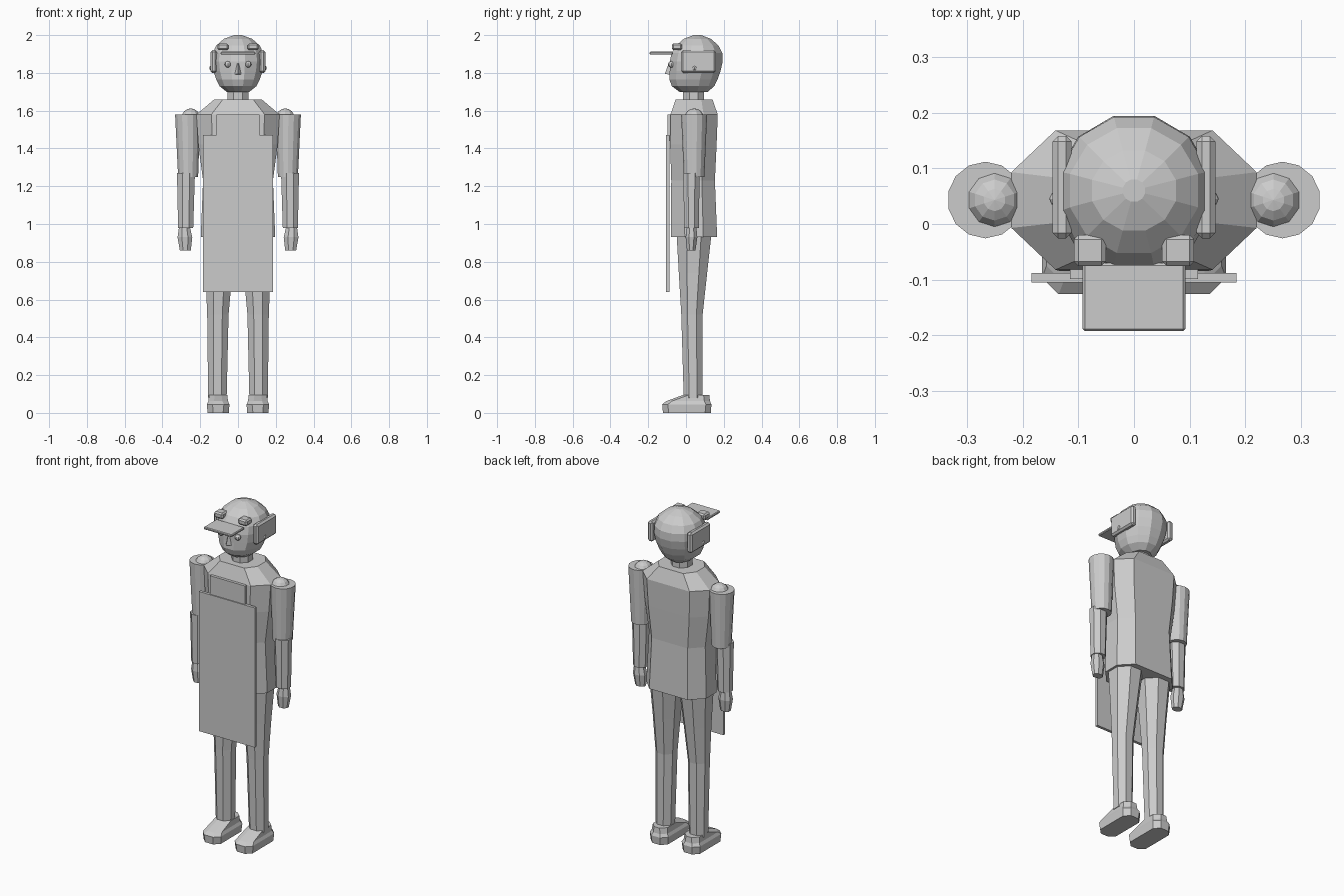
import bpy, bmesh, math

if "Cube" in bpy.data.objects:
    bpy.data.objects.remove(bpy.data.objects["Cube"])

mat = bpy.data.materials.new("plain grey")
mat.diffuse_color = (0.6, 0.6, 0.6, 1)
mat.use_nodes = True
mat.node_tree.nodes["Principled BSDF"].inputs["Base Color"].default_value = mat.diffuse_color


def finish(name, bm):
    bmesh.ops.recalc_face_normals(bm, faces=bm.faces)
    me = bpy.data.meshes.new(name)
    bm.to_mesh(me)
    bm.free()
    me.materials.append(mat)
    ob = bpy.data.objects.new(name, me)
    bpy.context.collection.objects.link(ob)
    return ob


def skin(name, rings):
    bm = bmesh.new()
    loops = [[bm.verts.new(p) for p in r] for r in rings]
    n = len(loops[0])
    for a, b in zip(loops, loops[1:]):
        for i in range(n):
            j = (i + 1) % n
            bm.faces.new((a[i], a[j], b[j], b[i]))
    bm.faces.new(loops[0])
    bm.faces.new(loops[-1])
    return finish(name, bm)


def loft(name, rows, n):
    """Rows are (z, x min, x max, y min, y max); rings have flat sides."""
    rings = []
    k = 1 / math.cos(math.pi / n)
    for z, x0, x1, y0, y1 in rows:
        ring = []
        for i in range(n):
            t = 2 * math.pi * (i + 0.5) / n
            ring.append(((x0 + x1) / 2 + (x1 - x0) / 2 * k * math.cos(t),
                         (y0 + y1) / 2 + (y1 - y0) / 2 * k * math.sin(t), z))
        rings.append(ring)
    return skin(name, rings)


def box(name, x, y, z, bevel=0.0):
    bm = bmesh.new()
    bmesh.ops.create_cube(bm, size=1)
    for v in bm.verts:
        for a, r in enumerate((x, y, z)):
            v.co[a] = r[0] + (v.co[a] + 0.5) * (r[1] - r[0])
    if bevel:
        bmesh.ops.bevel(bm, geom=bm.edges[:], offset=bevel, segments=1, affect='EDGES')
    return finish(name, bm)


def ball(name, c, r, u=10, v=8):
    bm = bmesh.new()
    bmesh.ops.create_uvsphere(bm, u_segments=u, v_segments=v, radius=r)
    bmesh.ops.translate(bm, verts=bm.verts, vec=c)
    return finish(name, bm)


def mirror(ob):
    m = ob.modifiers.new("Mirror", 'MIRROR')
    m.use_mirror_merge = False
    return ob


# Torso: chamfered box section
rings = []
for z, rx, y0, y1 in [(0.93, .197, -.08, .165), (1.23, .185, -.078, .153),
                      (1.42, .21, -.084, .162), (1.58, .22, -.082, .168),
                      (1.66, .125, -.055, .14)]:
    cy, ry = (y0 + y1) / 2, (y1 - y0) / 2
    rings.append([(a * rx, cy + b * ry, z) for a, b in
                  [(.64, -1), (1, -.4), (1, .4), (.64, 1),
                   (-.64, 1), (-1, .4), (-1, -.4), (-.64, -1)]])
skin("torso", rings)

# Apron
box("apron_panel", (-.184, .184), (-.105, -.088), (.64, 1.47))
box("apron_bib", (-.115, .115), (-.099, -.082), (1.44, 1.58))

# Legs and shoes
mirror(loft("leg", [(.08, .06, .158, -.012, .088), (.52, .05, .163, -.025, .088),
                    (.74, .03, .172, -.038, .112), (.95, .008, .185, -.05, .135)], 8))
rings = []
for z, inset, toe in [(0, .004, -.122), (.045, 0, -.126), (.062, .008, -.105), (.095, .012, -.015)]:
    x0, x1, y0, y1, c = .045 + inset, .165 - inset, toe, .135 - inset, .03
    rings.append([(x0 + c, y0, z), (x1 - c, y0, z), (x1, y0 + c, z), (x1, y1 - c, z),
                  (x1 - c, y1, z), (x0 + c, y1, z), (x0, y1 - c, z), (x0, y0 + c, z)])
mirror(skin("shoe", rings))

# Arms
mirror(loft("sleeve", [(1.25, .211, .317, -.01, .096), (1.58, .2, .333, -.024, .11)], 14))
mirror(ball("shoulder", (.25, .043, 1.56), .052))
mirror(loft("forearm", [(.98, .237, .317, -.01, .068), (1.27, .228, .323, -.014, .072)], 8))
mirror(loft("hand", [(.86, .25, .308, .005, .05), (.93, .242, .32, -.002, .06),
                     (.985, .255, .312, .005, .055)], 8))

# Neck and head
loft("neck", [(1.64, -.055, .055, -.015, .095), (1.72, -.055, .055, -.015, .095)], 8)
loft("head", [(z, -r, r, a, b) for z, r, a, b in
              [(1.70, .06, -.035, .115), (1.73, .098, -.075, .15), (1.765, .115, -.088, .167),
               (1.81, .13, -.086, .183), (1.86, .137, -.086, .194), (1.905, .134, -.076, .192),
               (1.945, .115, -.052, .172), (1.98, .075, -.012, .132), (2.0, .02, .04, .08)]], 12)

# Face
mirror(ball("eye", (.054, -.078, 1.845), .017, 8, 6))
skin("nose", [[(-.022, -.08, 1.79), (.022, -.08, 1.79), (0, -.112, 1.795)],
              [(-.008, -.08, 1.85), (.008, -.08, 1.85), (0, -.092, 1.85)]])
mirror(ball("ear", (.138, .045, 1.825), .014, 8, 6))

# Headgear: visor, brow clips and side pads
box("visor", (-.092, .092), (-.192, -.07), (1.897, 1.912), .004)
mirror(box("brow_clip", (.05, .108), (-.075, -.02), (1.92, 1.955), .008))
mirror(box("side_pad", (.112, .146), (-.026, .158), (1.80, 1.92), .01))
